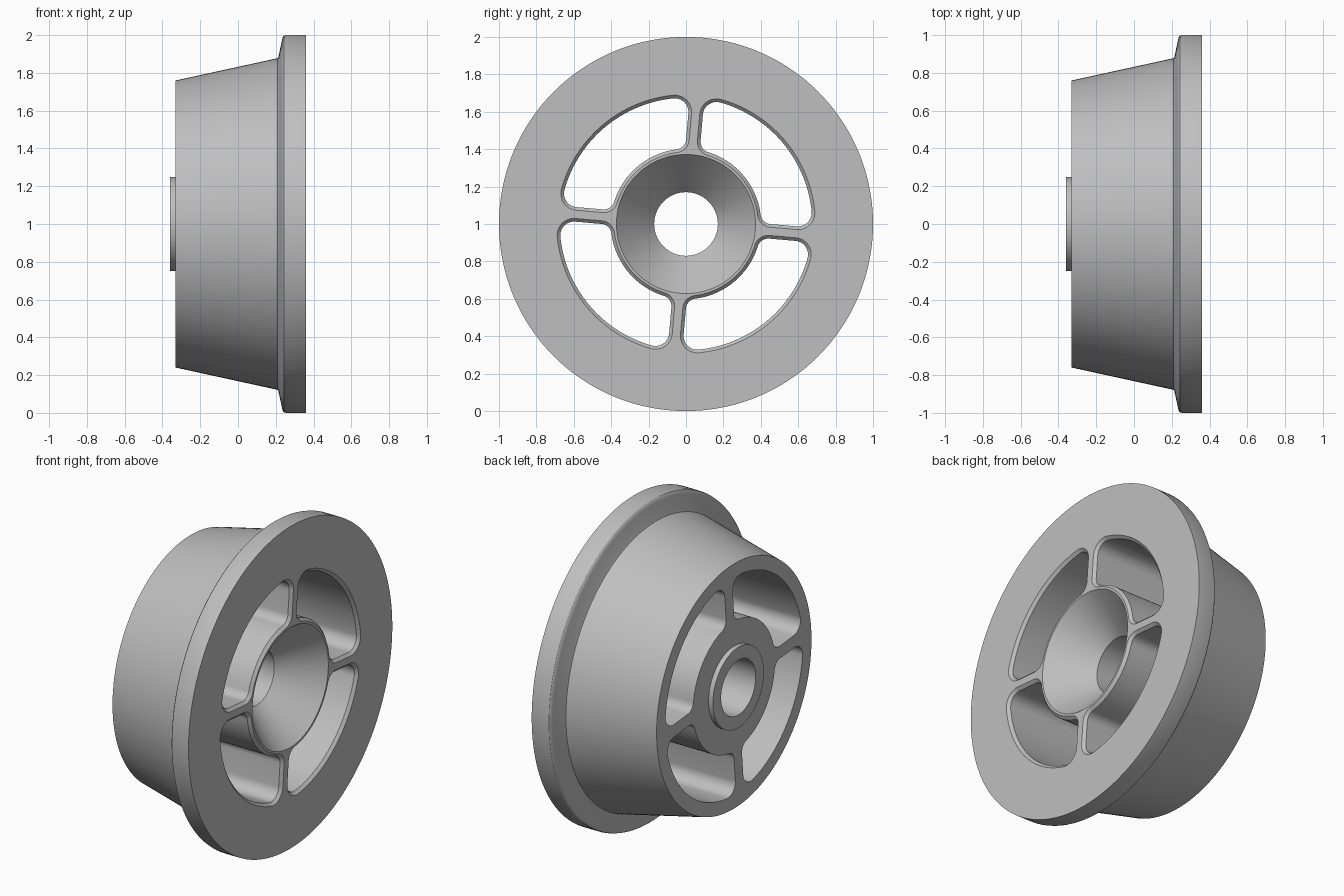
import bpy, bmesh
from math import sin, cos, pi, radians, sqrt, atan2

default = bpy.data.objects.get("Cube")
if default:
    bpy.data.objects.remove(default, do_unlink=True)

AXLE_Z = 1.0
SEGMENTS = 144

grey = bpy.data.materials.new("plain_grey")
grey.use_nodes = True
colour = (0.52, 0.52, 0.52, 1)
grey.diffuse_color = colour
grey.node_tree.nodes["Principled BSDF"].inputs["Base Color"].default_value = colour


def skin(name, rings, closed):
    """Join point rings with quads; either loop back round or cap the ends."""
    bm = bmesh.new()
    loops = [[bm.verts.new(p) for p in ring] for ring in rings]
    n = len(loops[0])
    pairs = list(zip(loops, loops[1:]))
    if closed:
        pairs.append((loops[-1], loops[0]))
    else:
        bm.faces.new(loops[0])
        bm.faces.new(loops[-1])
    for a, b in pairs:
        for i in range(n):
            j = (i + 1) % n
            bm.faces.new((a[i], a[j], b[j], b[i]))
    bmesh.ops.recalc_face_normals(bm, faces=bm.faces)
    mesh = bpy.data.meshes.new(name)
    bm.to_mesh(mesh)
    bm.free()
    mesh.materials.append(grey)
    obj = bpy.data.objects.new(name, mesh)
    bpy.context.collection.objects.link(obj)
    return obj


def circle(x, r):
    return [(x, r * cos(2 * pi * i / SEGMENTS), AXLE_Z + r * sin(2 * pi * i / SEGMENTS))
            for i in range(SEGMENTS)]


def arc(cx, cy, r, start, end, steps):
    return [(cx + r * cos(start + (end - start) * i / steps),
             cy + r * sin(start + (end - start) * i / steps)) for i in range(steps + 1)]


def window_outline(inset):
    """Rounded quarter-ring window between two spokes, shrunk by inset."""
    outer, inner, half = 0.692 - inset, 0.385 + inset, 0.022 + inset
    c_out, c_in = 0.09 - inset, 0.075 - inset
    y_out, y_in = half + c_out, half + c_in
    x_out = sqrt((outer - c_out) ** 2 - y_out ** 2)
    x_in = sqrt((inner + c_in) ** 2 - y_in ** 2)
    a_out, a_in = atan2(y_out, x_out), atan2(y_in, x_in)
    pts = arc(0, 0, inner, pi / 4, a_in, 12)
    pts += arc(x_in, y_in, c_in, a_in + pi, 1.5 * pi, 8)[1:]
    pts += arc(x_out, y_out, c_out, 1.5 * pi, 2 * pi + a_out, 12)
    pts += arc(0, 0, outer, a_out, pi / 4, 18)[1:]
    return pts + [(y, x) for x, y in reversed(pts[1:-1])]


def placed(x, outline, turn):
    return [(x, y * cos(turn) - z * sin(turn), AXLE_Z + y * sin(turn) + z * cos(turn))
            for y, z in outline]


# Wheel body: bore, rear boss, tapered tread, flange and front cone
profile = [(-0.36, 0.17), (-0.36, 0.25), (-0.33, 0.25), (-0.33, 0.76),
           (0.21, 0.878), (0.215, 0.89), (0.233, 0.975), (0.237, 0.989),
           (0.244, 0.997), (0.254, 1.0), (0.36, 1.0), (0.36, 0.372), (0.13, 0.17)]
wheel = skin("flanged_wheel", [circle(x, r) for x, r in profile], True)

# Four windows with a chamfered front edge leave the spokes and hub
wide, narrow = window_outline(0), window_outline(0.017)
cutters = []
for k in range(4):
    turn = radians(90 * k - 5)
    cutter = skin("window_cutter", [placed(-0.5, narrow, turn), placed(0.343, narrow, turn),
                                    placed(0.36, wide, turn), placed(0.45, wide, turn)], False)
    cutter.hide_render = True
    cutters.append(cutter)
    mod = wheel.modifiers.new("window", 'BOOLEAN')
    mod.operation = 'DIFFERENCE'
    mod.solver = 'EXACT'
    mod.object = cutter

bpy.ops.object.select_all(action='DESELECT')
wheel.select_set(True)
bpy.context.view_layer.objects.active = wheel
for mod in list(wheel.modifiers):
    bpy.ops.object.modifier_apply(modifier=mod.name)
for cutter in cutters:
    bpy.data.objects.remove(cutter, do_unlink=True)
bpy.ops.object.shade_smooth_by_angle(angle=radians(30))
